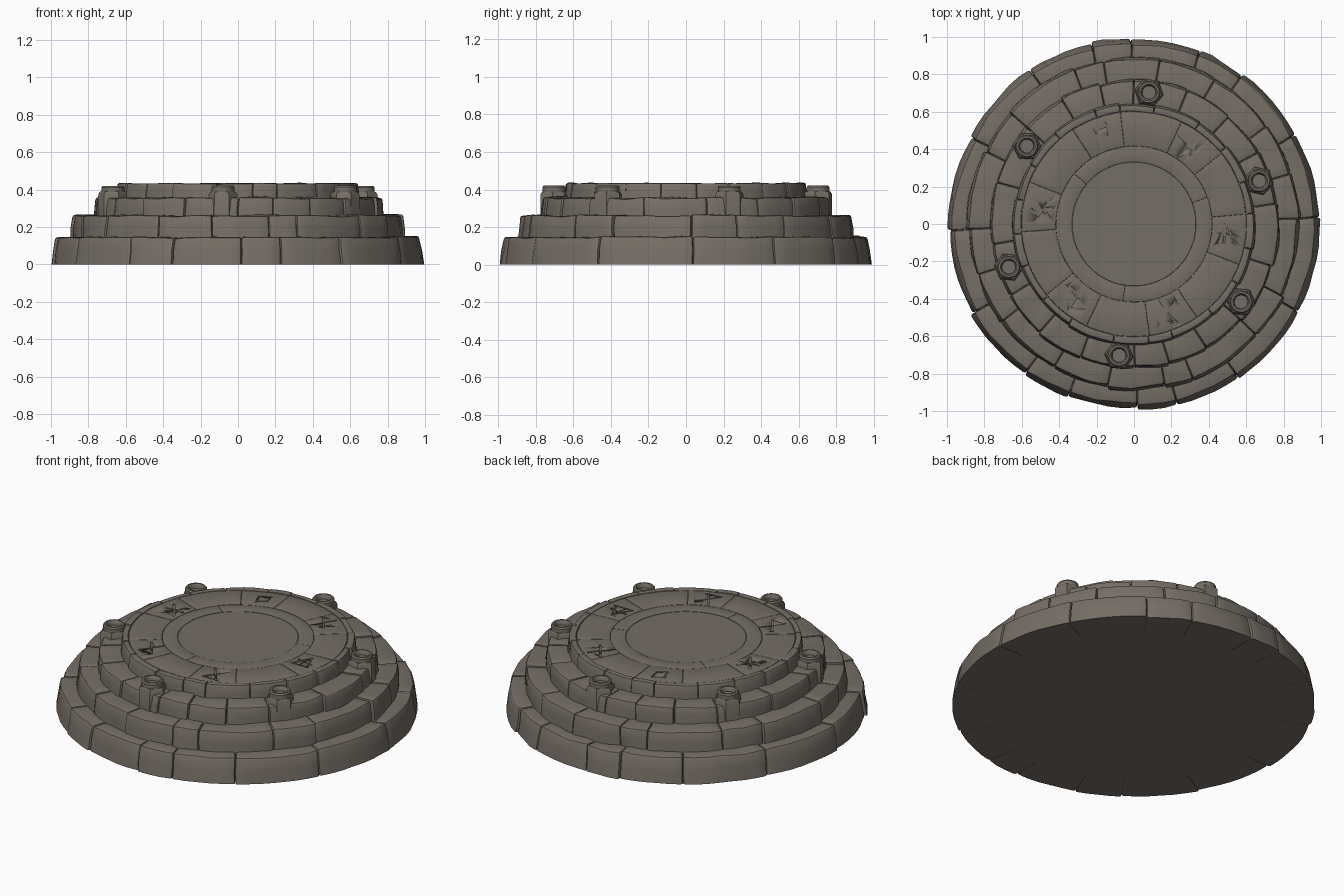
import bpy, bmesh, math, random
from mathutils import Vector, Matrix, noise

if "Cube" in bpy.data.objects:
    bpy.data.objects.remove(bpy.data.objects["Cube"])

random.seed(7)

STONE = bpy.data.materials.new("weathered_stone")
STONE.diffuse_color = (0.178, 0.155, 0.132, 1)
STONE.use_nodes = True
STONE.node_tree.nodes["Principled BSDF"].inputs["Base Color"].default_value = STONE.diffuse_color


def finish(name, bm, angle=35):
    bmesh.ops.recalc_face_normals(bm, faces=bm.faces[:])
    me = bpy.data.meshes.new(name)
    bm.to_mesh(me)
    bm.free()
    me.materials.append(STONE)
    ob = bpy.data.objects.new(name, me)
    bpy.context.collection.objects.link(ob)
    bpy.ops.object.select_all(action='DESELECT')
    ob.select_set(True)
    bpy.context.view_layer.objects.active = ob
    bpy.ops.object.shade_smooth_by_angle(angle=math.radians(angle))
    return ob


def polar(r, deg, z):
    a = math.radians(deg)
    return Vector((r * math.cos(a), r * math.sin(a), z))


def sweep(bm, sections):
    """Skin a list of closed cross-sections and cap both ends."""
    rows = [[bm.verts.new(p) for p in s] for s in sections]
    n = len(rows[0])
    for a, b in zip(rows, rows[1:]):
        for i in range(n):
            bm.faces.new((a[i], a[(i + 1) % n], b[(i + 1) % n], b[i]))
    bm.faces.new(rows[0])
    bm.faces.new(rows[-1][::-1])


def stone_ring(name, joints, ri, rb, rt, z0, z1, gap=0.002, bev=0.01, jit=0.01, rough=0.008):
    """Ring of separate weathered blocks between the joint angles."""
    total = bmesh.new()
    joints = sorted(joints)
    for a0, a1 in zip(joints, joints[1:] + [joints[0] + 360]):
        bm = bmesh.new()
        g = math.degrees(gap / rt)
        a0, a1 = a0 + g * 0.5, a1 - g * 0.5
        steps = max(3, round((a1 - a0) / 4))
        j0, j1 = random.uniform(-jit, jit), random.uniform(-jit, jit)
        dz = random.uniform(-jit, jit) * 0.3
        sections = []
        for k in range(steps + 1):
            t = k / steps
            d = j0 + (j1 - j0) * t
            a = a0 + (a1 - a0) * t
            zt, m = z1 + dz, (rb + rt) / 2
            prof = [(ri, z0), (rb + d, z0), (m + d + jit * 0.2, (z0 + zt) / 2),
                    (rt + d, zt), ((ri + rt) / 2, zt), (ri, zt)]
            sections.append([polar(r, a, z) for r, z in prof])
        sweep(bm, sections)
        bmesh.ops.recalc_face_normals(bm, faces=bm.faces[:])
        sharp = [e for e in bm.edges if e.calc_face_angle(0) > 0.7
                 and max(v.co.z for v in e.verts) > z0 + 0.001]
        bmesh.ops.bevel(bm, geom=sharp, offset=bev, segments=2, profile=0.5,
                        affect='EDGES', clamp_overlap=True)
        for v in bm.verts:          # gentle chipping of the surface
            n = noise.noise_vector(v.co * 9) * rough
            if v.co.z < z0 + 0.001:
                n.z = 0
            v.co += n
        tmp = bpy.data.meshes.new("tmp")
        bm.to_mesh(tmp)
        bm.free()
        total.from_mesh(tmp)
        bpy.data.meshes.remove(tmp)
    return finish(name, total)


def lathe(name, prof, n=96):
    """Closed turned solid; profile runs from axis to axis."""
    bm = bmesh.new()
    vs = [bm.verts.new((r, 0, z)) for r, z in prof]
    es = [bm.edges.new(p) for p in zip(vs, vs[1:])]
    bmesh.ops.spin(bm, geom=vs + es, cent=(0, 0, 0), axis=(0, 0, 1),
                   angle=math.tau, steps=n, use_merge=True)
    bmesh.ops.remove_doubles(bm, verts=bm.verts[:], dist=1e-5)
    return finish(name, bm)


def twice(half):
    return half + [a + 180 for a in half]


# Stepped rings; the joint pattern repeats after half a turn
stone_ring("bottom_step", twice([2, 29, 54, 69, 91, 103.5, 124, 152]),
           0.82, 0.993, 0.968, 0.0, 0.147, bev=0.012)
stone_ring("second_step", twice([2, 18, 36.5, 61, 81, 101, 111, 138, 154]),
           0.68, 0.89, 0.877, 0.13, 0.262)
stone_ring("third_step", twice([8, 30, 49, 68, 90, 104, 120, 138, 163]),
           0.56, 0.775, 0.765, 0.25, 0.358)
stone_ring("top_rim", twice([5, 21, 40, 57, 80, 97, 109, 131, 150, 168]),
           0.602, 0.648, 0.637, 0.34, 0.434, bev=0.006, jit=0.006, rough=0.004)

# Solid core seen only down the joints, with a flat underside
lathe("inner_core", [(0, 0), (0.825, 0), (0.825, 0.003), (0.965, 0.003), (0.945, 0.134),
                     (0.86, 0.134), (0.855, 0.25), (0.75, 0.25), (0.745, 0.346),
                     (0.625, 0.346), (0.62, 0.424), (0, 0.424)])

# Top floor: rune slabs, inner band, centre disc
RUNE_ANGLES = [52, 110, 171, 232, 291, 352]
slabs = stone_ring("rune_slabs", [(a + s) % 360 for a in RUNE_ANGLES for s in (-13, 13)],
                   0.4175, 0.601, 0.601, 0.38, 0.431, gap=0.001, bev=0.003, jit=0.001, rough=0.002)
stone_ring("inner_band", [20, 140, 262],
           0.332, 0.417, 0.417, 0.38, 0.430, gap=0.0005, bev=0.002, jit=0.001, rough=0.001)
lathe("centre_disc", [(0, 0.38), (0.3315, 0.38), (0.3315, 0.427), (0.33, 0.4285), (0, 0.4285)])

# Carved runes: strokes in units of the rune's half-size
tri = [(-1, -.8, 1, -.8), (1, -.8, .1, 1), (.1, 1, -1, -.8)]
cross = [(-.8, -1, .8, 1), (-.8, 1, .8, -1)]
RUNES = [
    ((0.28, 0.42), cross + [(-.8, 1, -.1, .9), (.3, -.9, .9, -.3)]),
    ((-0.17, 0.48), [(-.7, .3, .5, .8), (.5, .8, .7, -.2), (.7, -.2, -.2, -.8), (-.2, -.8, -.7, .3)]),
    ((-0.485, 0.08), cross + [(-1, 0, 1, .1), (-.6, -.5, .6, -.3)]),
    ((-0.305, -0.39), cross + [(-.8, -1, .8, -1), (-.8, 1, 0, .3)]),
    ((0.18, -0.47), cross + [(-.8, -1, .9, -.9)]),
    ((0.49, -0.06), tri + [(-1, .2, 1, -.1), (.1, 1, -.2, -.8)]),
]


def bar(bm, p, q, w, z0, z1):
    d = q - p
    mat = (Matrix.Translation(((p.x + q.x) / 2, (p.y + q.y) / 2, (z0 + z1) / 2))
           @ Matrix.Rotation(math.atan2(d.y, d.x), 4, 'Z')
           @ Matrix.Diagonal((d.length + w, w, z1 - z0, 1)))
    bmesh.ops.create_cube(bm, size=1, matrix=mat)


bm = bmesh.new()
for (cx, cy), strokes in RUNES:
    for i, (x0, y0, x1, y1) in enumerate(strokes):
        bar(bm, Vector((cx + x0 * 0.052, cy + y0 * 0.06)), Vector((cx + x1 * 0.052, cy + y1 * 0.06)),
            0.009, 0.4245 + i * 0.0003, 0.45 + i * 0.0003)
cutter = finish("rune_cutter", bm)
cutter.hide_render = True
mod = slabs.modifiers.new("carve", 'BOOLEAN')
mod.operation, mod.solver, mod.object, mod.use_self = 'DIFFERENCE', 'EXACT', cutter, True
mod.material_mode = 'TRANSFER'
bpy.context.view_layer.objects.active = slabs
bpy.ops.object.modifier_apply(modifier=mod.name)
bpy.data.objects.remove(cutter)

# Six hexagonal posts with a round hollow socket
for i, ang in enumerate([19, 83.5, 144, 199, 263.5, 324]):
    ob = lathe(f"post_block_{i + 1}", [(0, 0.25), (0.080, 0.25), (0.078, 0.375), (0.069, 0.388), (0, 0.388)], 6)
    ring = lathe(f"post_socket_{i + 1}", [(0, 0.37), (0.061, 0.37), (0.061, 0.412), (0.055, 0.42),
                                          (0.045, 0.42), (0.038, 0.412), (0.036, 0.394), (0, 0.394)], 20)
    for o in (ob, ring):
        o.location = polar(0.708, ang, random.uniform(-0.003, 0.003))
        o.rotation_euler.z = math.radians(ang + 30 + random.uniform(-6, 6))
